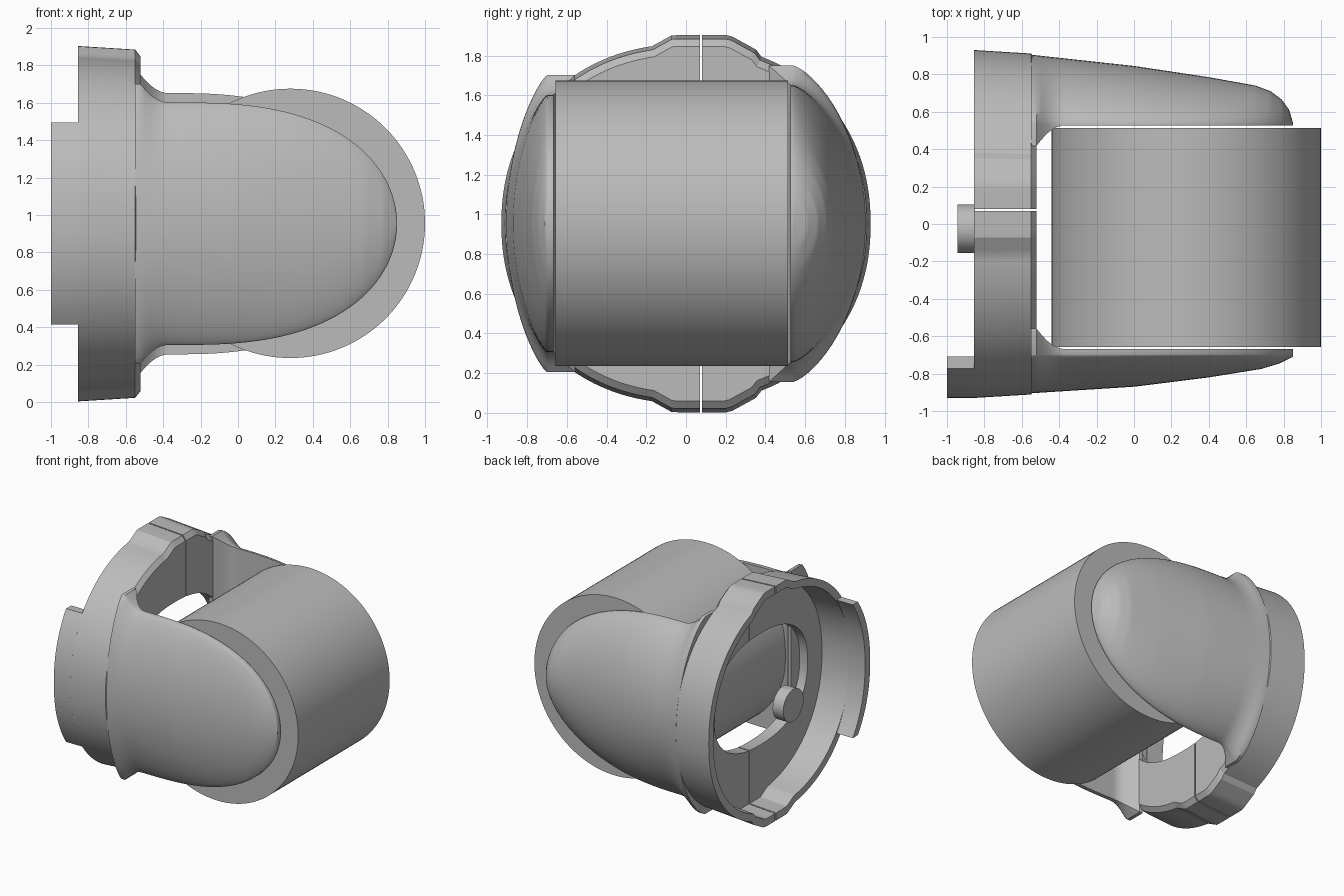
import bpy, bmesh, math
from math import sin, cos, pi

if "Cube" in bpy.data.objects:
    bpy.data.objects.remove(bpy.data.objects["Cube"])

CZ = 0.953           # height of the shared axis
A, B, N = 0.93, 0.905, 2.15   # collar cross-section: half width, half height, roundness

grey = bpy.data.materials.new("plain grey")
grey.use_nodes = True
grey.diffuse_color = (0.5, 0.5, 0.5, 1)
grey.node_tree.nodes["Principled BSDF"].inputs["Base Color"].default_value = (0.5, 0.5, 0.5, 1)


def finish(ob, angle=35):
    if not ob.data.materials:
        ob.data.materials.append(grey)
    bpy.ops.object.select_all(action="DESELECT")
    bpy.context.view_layer.objects.active = ob
    ob.select_set(True)
    bpy.ops.object.shade_smooth_by_angle(angle=math.radians(angle))


def loft(name, rings, ends=True):
    """Skin a list of closed loops; cap both ends, or join last to first."""
    bm = bmesh.new()
    loops = [[bm.verts.new(p) for p in r] for r in rings]
    pairs = list(zip(loops, loops[1:]))
    if ends:
        bm.faces.new(loops[0])
        bm.faces.new(loops[-1])
    else:
        pairs.append((loops[-1], loops[0]))
    for p, q in pairs:
        for i in range(len(p)):
            j = (i + 1) % len(p)
            bm.faces.new((p[i], p[j], q[j], q[i]))
    bmesh.ops.recalc_face_normals(bm, faces=bm.faces)
    me = bpy.data.meshes.new(name)
    bm.to_mesh(me)
    bm.free()
    ob = bpy.data.objects.new(name, me)
    bpy.context.collection.objects.link(ob)
    return ob


def cylinder(name, radius, start, end, rotation, sides):
    length = math.dist(start, end)
    mid = [(p + q) / 2 for p, q in zip(start, end)]
    bpy.ops.mesh.primitive_cylinder_add(vertices=sides, radius=radius, depth=length,
                                        location=mid, rotation=rotation)
    bpy.context.object.name = name
    finish(bpy.context.object)


def spow(v, e):
    return math.copysign(abs(v) ** e, v)


def lerp(points, x):
    for (x0, y0), (x1, y1) in zip(points, points[1:]):
        if x <= x1:
            t = max(0, (x - x0) / (x1 - x0))
            return y0 + (y1 - y0) * t
    return points[-1][1]


# Collar: tapered ring with flat lugs, deep recess and a pierced floor
def collar_loop(x, scale, sides=192):
    pts = []
    for i in range(sides):
        t = 2 * pi * i / sides
        y, z = A * spow(cos(t), 2 / N), B * spow(sin(t), 2 / N)
        outside = max(-0.07 - y, y - 0.22, 0)
        lug = 0.95 - 0.55 * outside
        if abs(z) < lug and outside < 0.16:
            z = math.copysign(lug, z)
        pts.append((x, y * scale, CZ + z * scale))
    return pts


def hole_loop(x, sides=192):
    return [(x, -0.07 + 0.6 * spow(cos(t), 0.85), CZ + 0.45 * spow(sin(t), 0.85))
            for t in (2 * pi * i / sides for i in range(sides))]


collar = loft("collar", [
    collar_loop(-0.855, 1), collar_loop(-0.55, 0.98), collar_loop(-0.52, 0.94),
    hole_loop(-0.52), hole_loop(-0.62),
    collar_loop(-0.62, 0.92), collar_loop(-0.855, 0.935)], ends=False)

# Narrow slit that splits the collar at its lugs
bpy.ops.mesh.primitive_cube_add(size=1, location=(-0.7, 0.075, CZ))
slit = bpy.context.object
slit.name = "slit_cutter"
slit.scale = (1, 0.01, 3)
cut = collar.modifiers.new("slit", "BOOLEAN")
cut.operation, cut.solver, cut.object = "DIFFERENCE", "EXACT", slit
bpy.context.view_layer.objects.active = collar
bpy.ops.object.modifier_apply(modifier="slit")
bpy.data.objects.remove(slit)
finish(collar, 20)


# Curved tab that extends the front wall of the collar
def tab_loop(x, scale):
    heights = [-0.54 + 1.08 * i / 24 for i in range(25)]
    arc = [(-A * (1 - (abs(z) / B) ** N) ** (1 / N), z) for z in heights]
    return ([(x, y * scale, CZ + z) for y, z in arc]
            + [(x, y * scale + 0.065, CZ + z) for y, z in reversed(arc)])


finish(loft("front_tab", [tab_loop(-1, 1), tab_loop(-0.85, 1)]))


# Fork arms: bullet outline, flat inside, domed outside
def arm(name, side, half, power, inner, lip, depth, dome):
    start, tip, steps, arc = -0.55, 0.85, 80, 40
    rings = []
    for k in range(steps + 1):
        x = start + (tip - start) * sin(pi / 2 * k / steps)
        t = max(0, (x + 0.3) / (tip + 0.3))
        h = half * max(0, 1 - t ** power) ** 0.5 + 0.003
        flare = min(1, max(0, (-0.37 - x) / 0.15))
        h += 0.1 * flare ** 2
        base = inner - 0.11 * flare ** 2
        out = max(lerp(depth, x), lip + 0.001)
        ring = [(x, side * base, CZ - h)]
        for i in range(arc + 1):
            a = -pi / 2 + pi * i / arc
            y = lip + (out - lip) * max(0, cos(a)) ** dome
            ring.append((x, side * y, CZ + h * sin(a)))
        ring.append((x, side * base, CZ + h))
        rings.append(ring)
    finish(loft(name, rings), 40)


arm("front_arm", -1, 0.645, 2.6, 0.668, 0.70,
    [(-0.55, 0.905), (0, 0.87), (0.4, 0.82), (0.68, 0.775), (0.78, 0.745), (0.85, 0.71)], 1.6)
arm("back_arm", 1, 0.695, 2.3, 0.527, 0.535,
    [(-0.55, 0.905), (0, 0.845), (0.4, 0.785), (0.65, 0.74), (0.73, 0.71),
     (0.79, 0.665), (0.83, 0.61), (0.85, 0.54)], 1.4)

# Drum held between the arms
cylinder("drum", 0.72, (0.28, -0.658, CZ + 0.002), (0.28, 0.513, CZ + 0.002), (pi / 2, 0, 0), 128)

# Small round peg at the open end
cylinder("peg", 0.13, (-0.945, -0.025, 0.925), (-0.85, -0.025, 0.925), (0, pi / 2, 0), 48)
